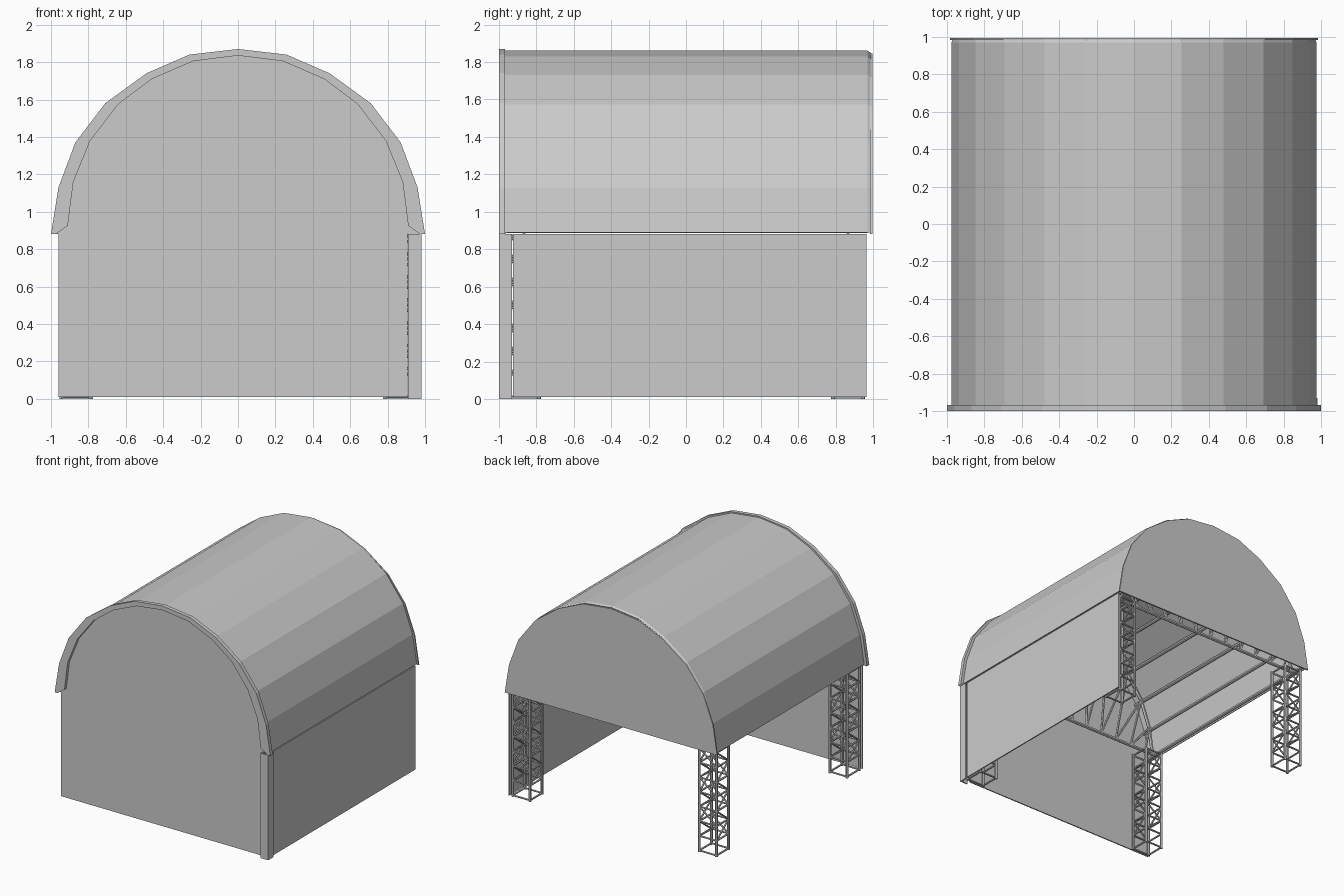
import bpy, bmesh
from mathutils import Vector

if "Cube" in bpy.data.objects:
    bpy.data.objects.remove(bpy.data.objects["Cube"])

EAVE = 0.88
# half arches, eave to crown: outer trim edge and inner trim edge
OUTER = [(1, .88), (.96, 1.13), (.87, 1.37), (.71, 1.58), (.49, 1.74), (.26, 1.84), (0, 1.87)]
INNER = [(.975, .88), (.91, .925), (.88, 1.16), (.79, 1.38), (.64, 1.575), (.46, 1.71), (.24, 1.805), (0, 1.835)]


def full(half):
    """Mirror a half arch into a whole one."""
    return half + [(-x, z) for x, z in reversed(half[:-1])]


def arch(kx, kz):
    return [(x * kx, EAVE + (z - EAVE) * kz) for x, z in full(OUTER)]


def finish(name, bm):
    bmesh.ops.recalc_face_normals(bm, faces=bm.faces)
    me = bpy.data.meshes.new(name)
    bm.to_mesh(me)
    bm.free()
    ob = bpy.data.objects.new(name, me)
    bpy.context.collection.objects.link(ob)
    return ob


def prism(name, pts, offset):
    """Extrude a planar polygon by an offset."""
    bm = bmesh.new()
    f = bm.faces.new([bm.verts.new(p) for p in pts])
    ext = bmesh.ops.extrude_face_region(bm, geom=[f])
    vs = [g for g in ext['geom'] if isinstance(g, bmesh.types.BMVert)]
    bmesh.ops.translate(bm, verts=vs, vec=offset)
    return finish(name, bm)


def box(name, x0, x1, y0, y1, z0, z1):
    return prism(name, [(x0, y0, z0), (x1, y0, z0), (x1, y1, z0), (x0, y1, z0)], (0, 0, z1 - z0))


def loft(name, rows):
    """Skin a sheet through a list of equal-length point rows."""
    bm = bmesh.new()
    vs = [[bm.verts.new(p) for p in r] for r in rows]
    for a, b in zip(vs, vs[1:]):
        for i in range(len(a) - 1):
            bm.faces.new((a[i], a[i + 1], b[i + 1], b[i]))
    return finish(name, bm)


def bars(name, segs):
    """Join round steel bars (start, end, radius) into one object."""
    bm = bmesh.new()
    for a, b, r in segs:
        a, b = Vector(a), Vector(b)
        d = b - a
        m = d.to_track_quat('Z', 'Y').to_matrix().to_4x4()
        m.translation = (a + b) / 2
        bmesh.ops.create_cone(bm, cap_ends=True, segments=6, radius1=r, radius2=r,
                              depth=d.length, matrix=m)
    return finish(name, bm)


# vaulted roof skin, rolled over at the back edge
rows = [[(x, y, max(z, .89)) for x, z in arch(kx, kz)]
        for y, kx, kz in ((-.975, .975, .99), (.97, .975, .99), (.985, .97, .98))]
roof = loft("roof_skin", rows)
mod = roof.modifiers.new("thickness", 'SOLIDIFY')
mod.thickness = 0.008
mod.offset = -1

# gable panels
prism("back_gable", [(x, .983, z) for x, z in arch(.985, .975)], (0, .012, 0))
prism("front_gable", [(x, -.975, z) for x, z in full(INNER)], (0, .01, 0))

# front arch trim
ring_out = full([(1, .88)] + OUTER)
ring_in = full(INNER)
front, back = -1.0, -.968
loft("front_arch_trim", [[(x, y, z) for x, z in ring]
                         for ring, y in ((ring_in, back), (ring_in, front), (ring_out, front),
                                         (ring_out, back), (ring_in, back))])

# side screens and corner post
box("front_wall", -.96, .905, -.975, -.965, .01, EAVE)
box("right_wall", .962, .972, -.925, .965, .01, EAVE)
L = [(.91, -1), (.98, -1), (.98, -.93), (.97, -.93), (.97, -.99), (.91, -.99)]
prism("corner_post", [(x, y, 0) for x, y in L], (0, 0, EAVE))

# lattice towers
HALF, C, BAYS = .08, .865, 7
for sx, nx in ((-1, "left"), (1, "right")):
    for sy, ny in ((-1, "front"), (1, "back")):
        corner = [(sx * C + HALF * a, sy * C + HALF * b)
                  for a, b in ((-1, -1), (1, -1), (1, 1), (-1, 1))]
        zs = [.01 + i * (EAVE - .02) / BAYS for i in range(BAYS + 1)]
        segs = [((*c, 0), (*c, EAVE), .011) for c in corner]
        for i in range(4):
            a, b = corner[i], corner[(i + 1) % 4]
            for k, z in enumerate(zs):
                segs.append(((*a, z), (*b, z), .008))
                if 0 < k < BAYS:
                    p, q = (a, b) if k % 2 else (b, a)
                    segs.append(((*p, z), (*q, zs[k + 1]), .007))
        bars(f"{ny}_{nx}_tower", segs)

# bowed roof trusses over the front and back towers
chord = arch(.92, .94)
for y, name in ((-C, "front_truss"), (C, "back_truss")):
    top = [(x, y, z + .012) for x, z in chord]
    segs = [(a, b, .014) for a, b in zip(top, top[1:])]
    segs.append(((-.94, y, .895), (.94, y, .895), .014))
    n = len(top) - 1
    low = [(.92 - 1.84 * (i + .5) / n, y, .895) for i in range(n)]
    for i in range(n):
        segs += [(top[i], low[i], .01), (low[i], top[i + 1], .01)]
    bars(name, segs)

# purlins along the vault, with eave beams at the ends
bars("roof_purlins", [((x, -.96, max(z, .9)), (x, .97, max(z, .9)), .014)
                      for x, z in arch(.945, .965)])
